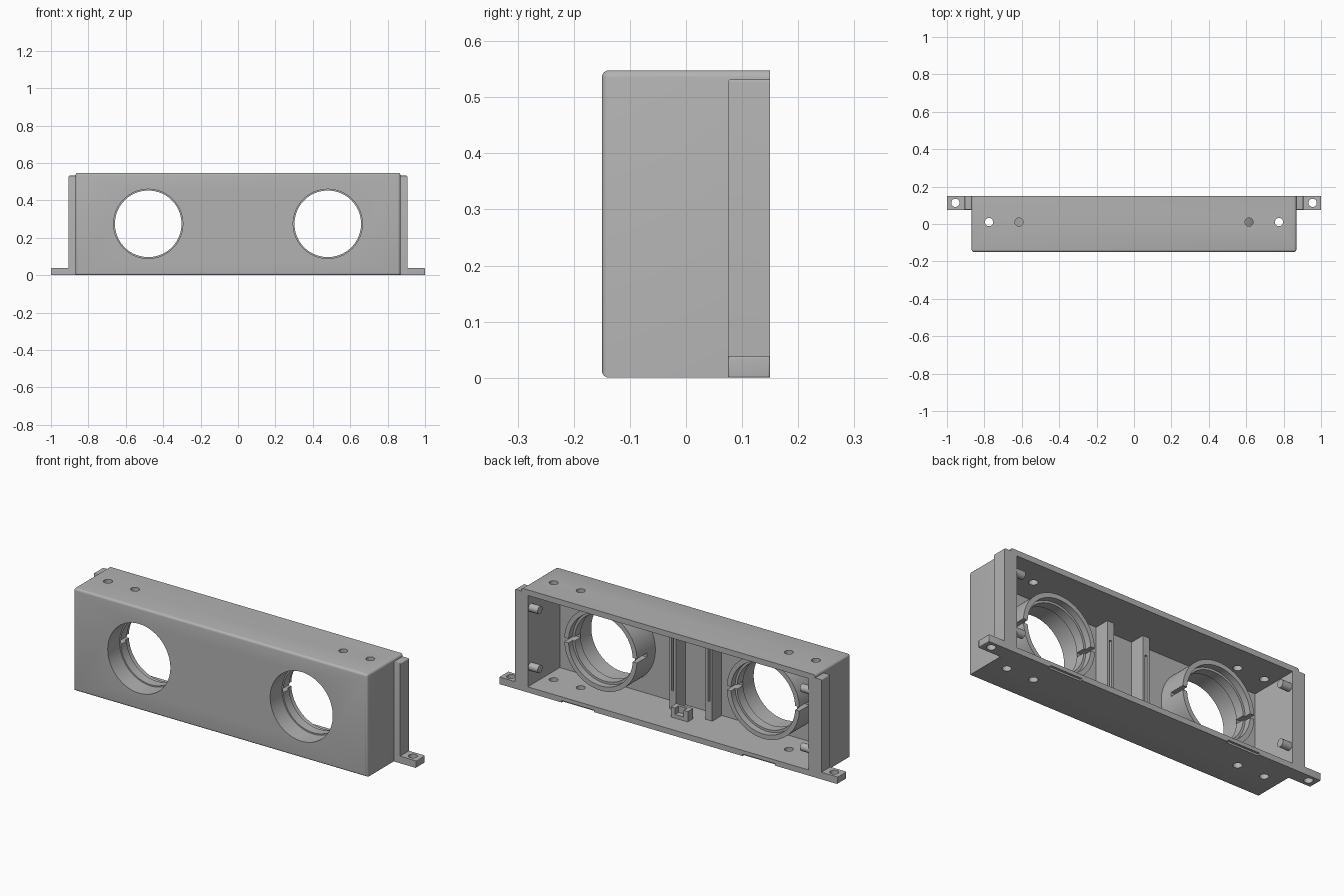
import bpy, bmesh, math
from mathutils import Matrix, Vector

cube = bpy.data.objects.get("Cube")
if cube:
    bpy.data.objects.remove(cube, do_unlink=True)

grey = bpy.data.materials.new("plain grey")
grey.use_nodes = True
COLOR = (0.45, 0.45, 0.45, 1)
grey.diffuse_color = COLOR
grey.node_tree.nodes["Principled BSDF"].inputs["Base Color"].default_value = COLOR


def add_object(name, bm):
    mesh = bpy.data.meshes.new(name)
    bm.to_mesh(mesh)
    bm.free()
    obj = bpy.data.objects.new(name, mesh)
    bpy.context.collection.objects.link(obj)
    mesh.materials.append(grey)
    return obj


def box(name, x, y, z, bevel=0, pick=None):
    """Box from three ranges; bevels the edges that pick() accepts."""
    bm = bmesh.new()
    bmesh.ops.create_cube(bm, size=1)
    for v in bm.verts:
        v.co = Vector([(r[0] + r[1]) / 2 + c * abs(r[1] - r[0])
                       for r, c in zip((x, y, z), v.co)])
    if bevel:
        edges = [e for e in bm.edges
                 if pick is None or pick((e.verts[0].co + e.verts[1].co) / 2)]
        bmesh.ops.bevel(bm, geom=edges, offset=bevel, segments=4,
                        profile=0.5, affect='EDGES')
    return add_object(name, bm)


def rod(name, center, radius, length, axis, sides=64):
    bm = bmesh.new()
    turn = {'X': Matrix.Rotation(math.pi / 2, 4, 'Y'),
            'Y': Matrix.Rotation(math.pi / 2, 4, 'X'),
            'Z': Matrix.Identity(4)}[axis]
    bmesh.ops.create_cone(bm, cap_ends=True, segments=sides, radius1=radius,
                          radius2=radius, depth=length,
                          matrix=Matrix.Translation(center) @ turn)
    return add_object(name, bm)


def combine(obj, others, operation='DIFFERENCE'):
    for other in others:
        mod = obj.modifiers.new("cut", 'BOOLEAN')
        mod.operation, mod.solver, mod.object = operation, 'EXACT', other
        bpy.context.view_layer.objects.active = obj
        bpy.ops.object.modifier_apply(modifier=mod.name)
        bpy.data.objects.remove(other, do_unlink=True)


W, D, H = 0.868, 0.15, 0.548       # housing half width, half depth, height
WALL = 0.03
EYE_X, EYE_Z = 0.48, 0.275         # round openings
SIDES = (-1, 1)

# Housing: rounded front and top edges, open at the back
housing = box("housing", (-W, W), (-D, D), (0, H), 0.013,
              lambda m: m.y < -D + 0.01 or (m.z > H - 0.01 and abs(m.x) > W - 0.01))
combine(housing, [box("cavity", (-0.83, 0.83), (-D + WALL, D + 0.1), (WALL, H - WALL))])
for s in SIDES:
    cutters = [rod("opening", (s * EYE_X, -D, EYE_Z), 0.185, 0.2, 'Y', 96),
               box("rim_notch", (s * 0.44, s * 0.63), (0.138, 0.2), (-0.1, 0.01))]
    # Screw holes through top and bottom
    cutters += [rod("hole", (s * x, 0.01, H / 2), 0.022, 1, 'Z', 32)
                for x in (0.615, 0.775)]
    combine(housing, cutters)
parts = [housing]

for s in SIDES:
    side = "left" if s > 0 else "right"

    # Side flange and mounting foot
    parts.append(box(side + "_flange", (s * 0.85, s * 0.905), (0.075, D), (0, 0.532),
                     0.005, lambda m: m.z > 0.5 and m.y < 0.14))
    foot = box(side + "_foot", (s * 0.89, s), (0.075, D), (0, 0.038), 0.004,
               lambda m: abs(m.x) > 0.99)
    combine(foot, [rod("hole", (s * 0.955, 0.113, 0), 0.022, 0.2, 'Z', 32)])
    parts.append(foot)

    # Slit holder ring with an inner lip
    ring = rod(side + "_holder_ring", (s * EYE_X, -0.045, EYE_Z), 0.215, 0.16, 'Y', 96)
    combine(ring, [rod("bore", (s * EYE_X, 0, EYE_Z), 0.178, 0.5, 'Y', 96),
                   rod("front_bore", (s * EYE_X, -0.15, EYE_Z), 0.185, 0.2, 'Y', 96),
                   rod("back_bore", (s * EYE_X, 0.1, EYE_Z), 0.19, 0.2, 'Y', 96),
                   box("slit", (s * 0.2, s * 0.76), (-0.05, 0.1),
                       (EYE_Z - 0.011, EYE_Z + 0.011))])
    parts.append(ring)

    # Locating pegs on the inner side walls
    for level, z in (("lower", 0.13), ("upper", 0.445)):
        parts.append(rod(f"{side}_{level}_peg", (s * 0.81, 0.125, z), 0.021, 0.07, 'X', 32))

    # Slotted upright rib
    rib = box(side + "_rib", (s * 0.087, s * 0.127), (-0.125, -0.04), (0.02, H - 0.02))
    combine(rib, [box("slot", (s * 0.101, s * 0.113), (-0.1, 0), (0.13, 0.42))])
    parts.append(rib)

# Small notched clip on the floor
clip = box("floor_clip", (-0.035, 0.065), (-0.01, 0.035), (0.02, 0.085))
combine(clip, [box("notch", (-0.01, 0.04), (0.005, 0.1), (0.05, 0.2))])
parts.append(clip)

bpy.ops.object.select_all(action='DESELECT')
for p in parts:
    p.select_set(True)
bpy.context.view_layer.objects.active = housing
bpy.ops.object.shade_smooth_by_angle(angle=math.radians(30))
